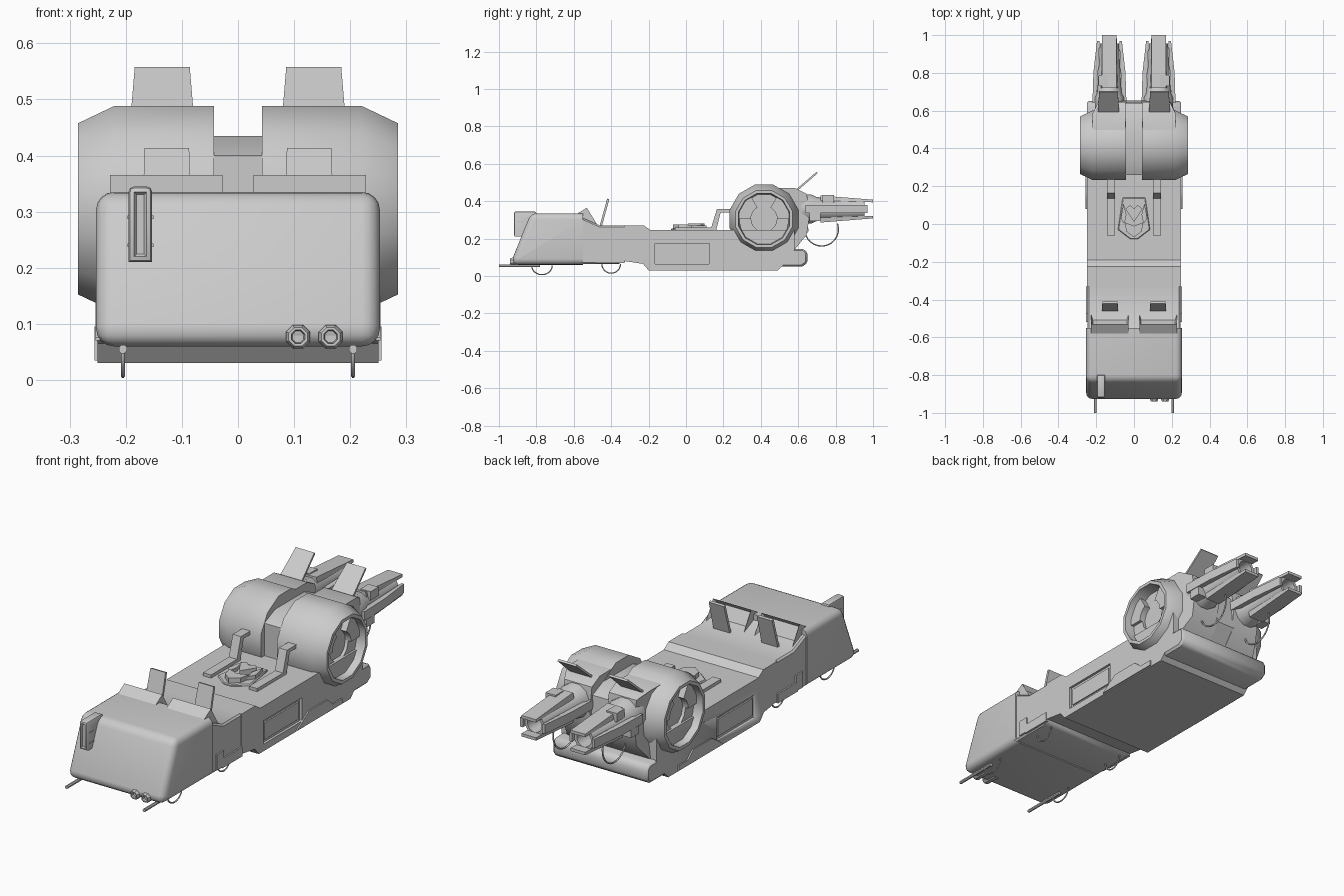
import bpy, bmesh, math
from mathutils import Vector, Matrix

cube = bpy.data.objects.get("Cube")
if cube:
    bpy.data.objects.remove(cube)

grey = bpy.data.materials.new("light_grey")
grey.use_nodes = True
GREY = (0.6, 0.6, 0.6, 1)
grey.diffuse_color = GREY
grey.node_tree.nodes["Principled BSDF"].inputs["Base Color"].default_value = GREY


def finish(name, bm, mirror=False, angle=35):
    bmesh.ops.recalc_face_normals(bm, faces=bm.faces)
    mesh = bpy.data.meshes.new(name)
    bm.to_mesh(mesh)
    bm.free()
    ob = bpy.data.objects.new(name, mesh)
    bpy.context.collection.objects.link(ob)
    mesh.materials.append(grey)
    bpy.ops.object.select_all(action='DESELECT')
    ob.select_set(True)
    bpy.context.view_layer.objects.active = ob
    bpy.ops.object.shade_smooth_by_angle(angle=math.radians(angle))
    if mirror:
        ob.modifiers.new("mirror", 'MIRROR')
    return ob


def prism_bm(pts, lo, hi, axis='x'):
    """Extrude a (y, z) outline along x, or an (x, y) outline along z."""
    place = (lambda p, t: (t, *p)) if axis == 'x' else (lambda p, t: (*p, t))
    bm = bmesh.new()
    a = [bm.verts.new(place(p, lo)) for p in pts]
    b = [bm.verts.new(place(p, hi)) for p in pts]
    bm.faces.new(a)
    bm.faces.new(b)
    for i in range(len(pts)):
        j = (i + 1) % len(pts)
        bm.faces.new((a[i], a[j], b[j], b[i]))
    bmesh.ops.recalc_face_normals(bm, faces=bm.faces)
    return bm


def prism(name, pts, lo, hi, axis='x', mirror=False, bevel=0, keep_y=None, segs=1):
    bm = prism_bm(pts, lo, hi, axis)
    if bevel:
        edges = [e for e in bm.edges if e.calc_face_angle(0) > 0.6 and
                 not (keep_y is not None and any(v.co.y > keep_y for v in e.verts)
                      and abs(e.verts[0].co.y - e.verts[1].co.y) < 0.01)]
        bmesh.ops.bevel(bm, geom=edges, offset=bevel, segments=segs, profile=0.5,
                        affect='EDGES', clamp_overlap=True)
    return finish(name, bm, mirror)


def box(name, x, y, z, mirror=False, bevel=0):
    return prism(name, [(y[0], z[0]), (y[1], z[0]), (y[1], z[1]), (y[0], z[1])],
                 x[0], x[1], mirror=mirror, bevel=bevel)


def lathe(name, prof, sides, centre, axis, mirror=False, turn=0.5):
    """Revolve (radius, distance) pairs around the x or y axis."""
    bm = bmesh.new()
    rings = []
    for r, t in prof:
        ring = []
        for i in range(sides):
            a = 2 * math.pi * (i + turn) / sides
            u, v = r * math.cos(a), r * math.sin(a)
            p = Vector((t, u, v) if axis == 'x' else (u, t, v))
            ring.append(bm.verts.new(p + Vector(centre)))
        rings.append(ring)
    for a, b in zip(rings, rings[1:]):
        for i in range(sides):
            j = (i + 1) % sides
            bm.faces.new((a[i], a[j], b[j], b[i]))
    bm.faces.new(rings[0])
    bm.faces.new(rings[-1])
    return finish(name, bm, mirror)


def plate(name, x0, x1, low, high, thick, taper=0, mirror=True):
    """Tilted plate between two (y, z) points, narrowing upward."""
    d = (Vector(high) - Vector(low)).normalized() * thick
    n = Vector((-d.y, d.x))
    pts = [Vector(low), Vector(high), Vector(high) + n, Vector(low) + n]
    bm = prism_bm([tuple(p) for p in pts], x0, x1)
    mid = (x0 + x1) / 2
    cut = (low[1] + high[1]) / 2
    for v in bm.verts:
        if v.co.z > cut:
            v.co.x += taper if v.co.x < mid else -taper
    return finish(name, bm, mirror)


def hose(name, x, centre, ry, rz, a0, a1, thick):
    for side, s in (("left", 1), ("right", -1)):
        cu = bpy.data.curves.new(f"{side}_{name}", 'CURVE')
        cu.dimensions = '3D'
        cu.bevel_depth = thick
        cu.bevel_resolution = 1
        cu.use_fill_caps = True
        sp = cu.splines.new('POLY')
        sp.points.add(12)
        for i, p in enumerate(sp.points):
            a = math.radians(a0 + (a1 - a0) * i / 12)
            p.co = (s * x, centre[0] + ry * math.cos(a), centre[1] + rz * math.sin(a), 1)
        cu.materials.append(grey)
        bpy.context.collection.objects.link(bpy.data.objects.new(cu.name, cu))


# Rounded nose and the section behind it
prism("nose", [(-.93, .06), (-.55, .06), (-.55, .335), (-.83, .335), (-.925, .1)],
      -.253, .253, bevel=.042, keep_y=-.56, segs=4)
prism("nose_rear", [(-.57, .065), (-.36, .065), (-.32, .08), (-.32, .27), (-.46, .27),
                    (-.57, .318)], -.247, .247, bevel=.008)
box("nose_side_latch", (.24, .254), (-.52, -.47), (.075, .15), mirror=True)
box("nose_side_strip", (.24, .254), (-.48, -.33), (.07, .115), mirror=True)

# Main hull with recessed side panels
hull = prism("hull", [(-.33, .08), (-.23, .065), (-.2, .03), (.49, .03), (.52, .06), (.58, .14),
                      (.58, .245), (-.19, .245), (-.225, .27), (-.33, .27)], -.25, .25)
cutter = box("panel_cutter", (.238, .3), (-.165, .125), (.063, .175), mirror=True)
cutter.hide_render = True
mod = hull.modifiers.new("side_recess", 'BOOLEAN')
mod.object = cutter
mod.solver = 'EXACT'
bpy.context.view_layer.objects.active = hull
bpy.ops.object.modifier_apply(modifier=mod.name)
bpy.data.objects.remove(cutter)
box("side_panel", (.2, .245), (-.15, .11), (.078, .16), mirror=True)
prism("side_skirt", [(.08, .035), (.13, .07), (.17, .095), (.31, .095), (.35, .06), (.42, .06),
                     (.42, .035)], .24, .256, mirror=True)
prism("rear_bumper", [(.42, .05), (.62, .05), (.65, .07), (.65, .125), (.63, .145), (.42, .145)],
      -.25, .25, bevel=.01)

# Windshields, with inset rear faces
bm = prism_bm([(-.595, .325), (-.53, .365), (-.475, .275), (-.56, .27)], .028, .228)
back = [f for f in bm.faces if f.normal.y > .5 and f.normal.z > .2]
bmesh.ops.inset_individual(bm, faces=back, thickness=.014, depth=-.02)
finish("windshield", bm, mirror=True)
plate("seat_back", .084, .17, (-.45, .265), (-.41, .41), .012, taper=.003)

# Drums with hollow outer ends
CY, CZ = .417, .305
lathe("drum", [(.19, .043), (.19, .22), (.158, .285), (.142, .285), (.135, .225)],
      12, (0, CY, CZ), 'x', mirror=True)
for k, (a0, a1, depth) in enumerate(((0, 60, .255), (120, 180, .255), (180, 360, .24))):
    arc = [math.radians(a0 + (a1 - a0) * i / 6) for i in range(7)]
    pts = [(CY + .137 * math.cos(a), CZ + .137 * math.sin(a)) for a in arc]
    pts += [(CY + .07 * math.cos(a), CZ + .07 * math.sin(a)) for a in reversed(arc)]
    prism(f"drum_inner_block_{k + 1}", pts, .2, depth, mirror=True)

# Bridge between the drums and the housings behind them
prism("drum_bridge", [(.26, .24), (.26, .4), (.34, .435), (.56, .435), (.64, .4), (.655, .24),
                      (.58, .14), (.4, .14)], -.05, .05)
bm = prism_bm([(.45, .15), (.58, .14), (.645, .22), (.662, .33), (.645, .44), (.585, .47),
               (.45, .47)], .045, .22)
for v in bm.verts:
    if v.co.x > .1 and v.co.y > .6:
        v.co.x = .19
finish("rear_housing", bm, mirror=True)

# Barrels with split muzzles
GX, GZ = .13, .358
lathe("barrel", [(.08, .6), (.08, .67), (.066, .7), (.052, .955), (.038, .955), (.034, .86)],
      12, (GX, 0, GZ), 'y', mirror=True)
for name, s in (("upper", 1), ("lower", -1)):
    bm = prism_bm([(.72, GZ + s * .072), (1, GZ + s * .05), (1, GZ + s * .036),
                   (.72, GZ + s * .045)], GX - .045, GX + .045)
    for v in bm.verts:
        if abs(v.co.z - GZ) > .048 and v.co.y < .9 or v.co.y > .9:
            v.co.x = GX + (v.co.x - GX) * .85
    finish(f"{name}_muzzle_prong", bm, mirror=True)
for name, s in (("outer", 1), ("inner", -1)):
    prism(f"{name}_barrel_rail", [(GX + s * .068, .64), (GX + s * .09, .64), (GX + s * .085, .8),
                                  (GX + s * .066, .97), (GX + s * .052, .97), (GX + s * .06, .8)],
          GZ - .022, GZ + .022, axis='z', mirror=True)
box("barrel_top_block", (.135, .188), (.73, .79), (.39, .432), mirror=True)
box("barrel_side_block", (.17, .215), (.66, .72), (.295, .35), mirror=True)
plate("barrel_fin", .078, .192, (.595, .455), (.705, .55), .01, taper=.008)

# Deck brackets that reach up to the drums
prism("deck_bracket", [(-.06, .24), (.16, .24), (.185, .34), (.26, .34), (.26, .357), (.165, .357),
                       (.135, .26), (-.06, .26)], .1, .143, mirror=True)

# Deck hatch mechanism
prism("hatch_base", [(-.06, .14), (.06, .14), (.085, -.03), (.02, -.08), (-.02, -.08),
                     (-.085, -.03)], .24, .253, axis='z', bevel=.004)
prism("hatch_rear_claw", [(0, .01), (.045, .08), (.02, .1), (0, .08), (-.02, .1), (-.045, .08)],
      .25, .28, axis='z')
prism("hatch_front_claw", [(0, -.07), (.04, -.04), (.05, .01), (0, -.01), (-.05, .01),
                           (-.04, -.04)], .25, .275, axis='z')
prism("hatch_side_arm", [(.05, .0), (.07, .03), (.055, .11), (.04, .05)], .25, .27,
      axis='z', mirror=True)

# Nose lamp: rounded rim around a recessed face, with a short arm to the hull
bm = prism_bm([(-.92, .21), (-.86, .21), (-.84, .285), (-.8, .3), (-.8, .345), (-.92, .345)],
              -.195, -.153)
edges = [e for e in bm.edges if all(v.co.y < -.91 for v in e.verts)
         or all(v.co.z > .34 for v in e.verts)]
bmesh.ops.bevel(bm, geom=edges, offset=.01, segments=2, profile=.5, affect='EDGES')
front = [f for f in bm.faces if f.normal.y < -.95]
bmesh.ops.inset_region(bm, faces=front, thickness=.006, depth=-.006)
finish("nose_lamp", bm)
for name, z in (("lower", .24), ("upper", .29)):
    box(f"lamp_{name}_clip", (-.197, -.151), (-.9, -.87), (z - .003, z + .003))

# Paired nozzles under the nose
for name, x in (("inner", .107), ("outer", .165)):
    lathe(f"{name}_nozzle", [(.023, -.86), (.023, -.93), (.018, -.94), (.013, -.94), (.011, -.925)],
          8, (x, 0, .077), 'y')

# Skid rods, runner loops and barrel hoses
lathe("skid_rod", [(.008, -1), (.008, -.78)], 8, (.205, 0, .055), 'y', mirror=True)
hose("front_runner_loop", .205, (-.77, .055), .055, .048, 180, 360, .0035)
hose("rear_runner_loop", .205, (-.4, .065), .05, .05, 180, 360, .0035)
hose("barrel_hose", .13, (.725, .25), .09, .09, 200, 380, .004)
